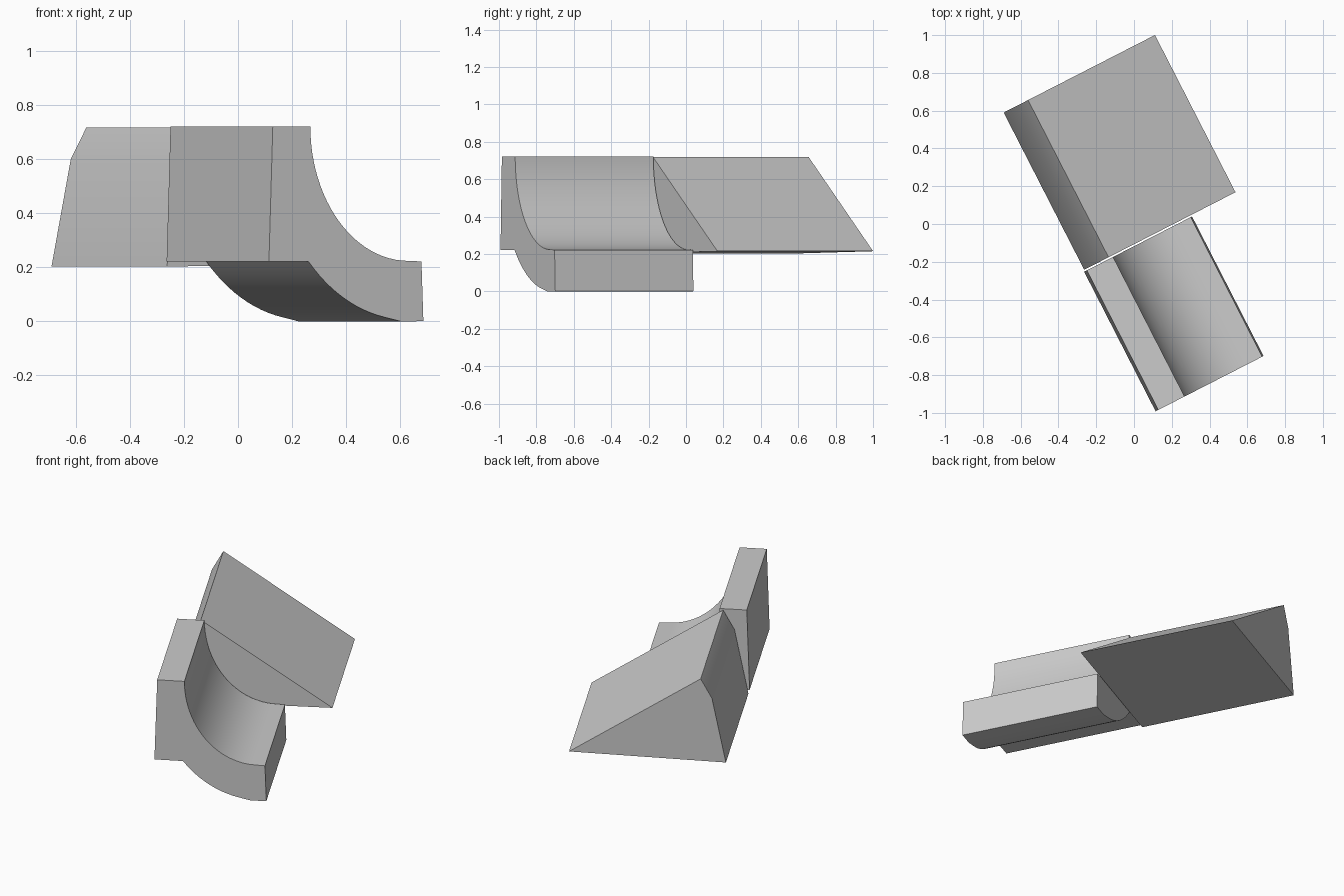
import bpy, bmesh
from math import cos, sin, pi, asin
from mathutils import Vector

if "Cube" in bpy.data.objects:
    bpy.data.objects.remove(bpy.data.objects["Cube"])

U = Vector((0.89, 0.456, 0))      # across the profile
E = Vector((0.456, -0.89, 0))     # along the extrusion
UP = Vector((0, 0, 1))


def extrude_profile(name, origin, profile, length):
    """Solid prism: (u, z) profile swept along E."""
    bm = bmesh.new()
    o = Vector(origin)
    face = bm.faces.new([bm.verts.new(o + U * u + UP * z) for u, z in profile])
    ext = bmesh.ops.extrude_face_region(bm, geom=[face])
    moved = [g for g in ext["geom"] if isinstance(g, bmesh.types.BMVert)]
    bmesh.ops.translate(bm, verts=moved, vec=E * length)
    bmesh.ops.recalc_face_normals(bm, faces=bm.faces)
    mesh = bpy.data.meshes.new(name)
    bm.to_mesh(mesh)
    bm.free()
    ob = bpy.data.objects.new(name, mesh)
    bpy.context.collection.objects.link(ob)
    bpy.context.view_layer.objects.active = ob
    ob.select_set(True)
    bpy.ops.object.shade_smooth_by_angle(angle=0.4)
    ob.select_set(False)
    return ob


def arc(cu, cz, ru, rz, a0, a1, n):
    """Lower left elliptical arc, angle 0 = left, pi/2 = bottom."""
    angles = [a0 + (a1 - a0) * i / n for i in range(n + 1)]
    return [(cu - ru * cos(a), cz - rz * sin(a)) for a in angles]


# Straight ramp wedge with a two-step sloping back
extrude_profile("straight_ramp", (-0.69, 0.59, 0),
                [(0, 0.203), (0.08, 0.60), (0.145, 0.718), (0.90, 0.215)], 0.935)

# Curved ramp: concave top, rounded underside, thick upright back
inner = arc(0.58, 0.722, 0.408, 0.498, 0, pi / 2, 24)
outer = arc(0.58, 0.722, 0.58, 0.717, asin(0.5 / 0.717), 1.40, 12)
profile = ([(0.0, 0.222), (0.016, 0.722)] + inner
           + [(0.634, 0.222), (0.642, 0.001), (0.55, 0.0)] + outer[::-1])
extrude_profile("curved_ramp", (-0.264, -0.253, 0), profile, 0.83)
